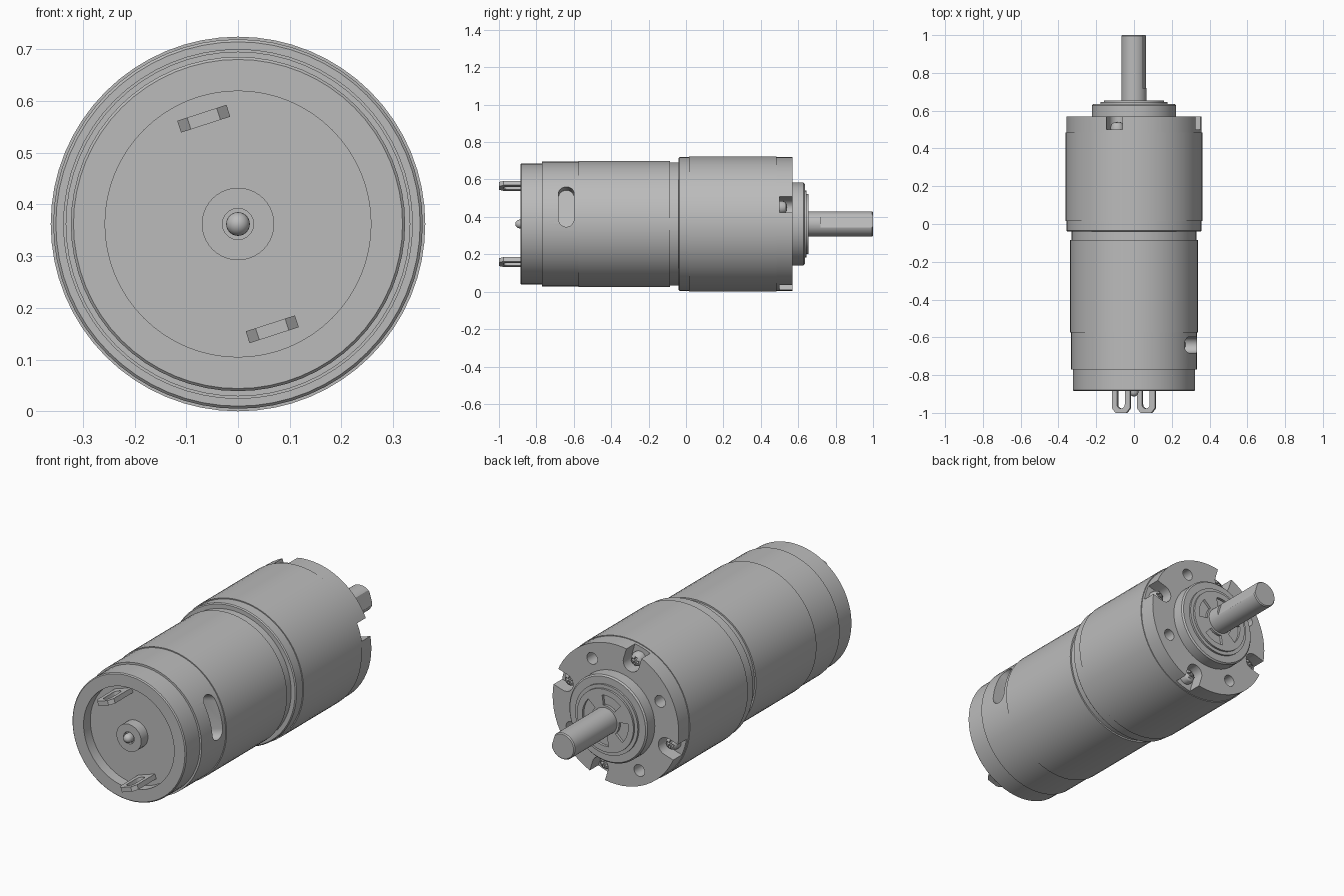
import bpy, bmesh, math
from mathutils import Matrix

cube = bpy.data.objects.get("Cube")
if cube:
    bpy.data.objects.remove(cube)

AXIS_Z = 0.362          # height of the motor axis
TILT = 17               # roll of the motor about its axis, degrees
QUARTERS = [TILT + 90 * k for k in range(4)]

steel = bpy.data.materials.new("steel_grey")
steel.use_nodes = True
GREY = (0.5, 0.5, 0.5, 1)
steel.diffuse_color = GREY
steel.node_tree.nodes["Principled BSDF"].inputs["Base Color"].default_value = GREY


def around(angle, radius=0, y=0):
    """Frame with x pointing outward at the given angle about the motor axis."""
    return (Matrix.Translation((0, 0, AXIS_Z)) @ Matrix.Rotation(-math.radians(angle), 4, 'Y')
            @ Matrix.Translation((radius, y, 0)))


def add(name, bm):
    bmesh.ops.recalc_face_normals(bm, faces=bm.faces)
    mesh = bpy.data.meshes.new(name)
    bm.to_mesh(mesh)
    bm.free()
    obj = bpy.data.objects.new(name, mesh)
    bpy.context.collection.objects.link(obj)
    mesh.materials.append(steel)
    return obj


def lathe(bm, profile, frame, steps=64):
    """Spin (radius, y) points around the local y axis."""
    verts = [bm.verts.new((r, y, 0)) for r, y in profile]
    edges = [bm.edges.new(pair) for pair in zip(verts, verts[1:])]
    out = bmesh.ops.spin(bm, geom=verts + edges, axis=(0, 1, 0), cent=(0, 0, 0),
                         angle=2 * math.pi, steps=steps, use_merge=True)
    made = {v for f in bm.faces for v in f.verts if not f.tag}
    for f in bm.faces:
        f.tag = True
    made = list(made)
    bmesh.ops.transform(bm, matrix=frame, verts=made)
    bmesh.ops.remove_doubles(bm, verts=made, dist=0.0001)


def prism(bm, outline, low, high, frame, axes="xzy"):
    """Extrude a 2D outline; axes names the two outline axes, then the depth axis."""
    order = ["xyz".index(a) for a in axes]

    def point(p, depth):
        co = [0, 0, 0]
        for i, value in zip(order, (*p, depth)):
            co[i] = value
        return frame @ Matrix.Translation(co).to_translation()

    a = [bm.verts.new(point(p, low)) for p in outline]
    b = [bm.verts.new(point(p, high)) for p in outline]
    bm.faces.new(a)
    bm.faces.new(b[::-1])
    for i in range(len(a)):
        j = (i + 1) % len(a)
        bm.faces.new((a[i], b[i], b[j], a[j]))


def arc(radius, start, end, n=12, cx=0, cy=0):
    angles = [math.radians(start + (end - start) * i / n) for i in range(n + 1)]
    return [(cx + radius * math.cos(t), cy + radius * math.sin(t)) for t in angles]


def cut(obj, bm):
    cutter = add("cutter", bm)
    cutter.hide_render = True
    mod = obj.modifiers.new("cut", 'BOOLEAN')
    mod.operation, mod.solver, mod.object = 'DIFFERENCE', 'EXACT', cutter
    bpy.context.view_layer.objects.active = obj
    bpy.ops.object.modifier_apply(modifier=mod.name)
    bpy.data.objects.remove(cutter)


def turned(name, profile, frame=around(0), steps=64):
    bm = bmesh.new()
    lathe(bm, profile, frame, steps)
    return add(name, bm)


# Motor can with recessed front and one vent slot
can = turned("motor_can", [(0, -0.83), (0.257, -0.83), (0.257, -0.885), (0.318, -0.885),
                           (0.323, -0.88), (0.323, -0.77), (0.333, -0.77), (0.333, -0.575),
                           (0.338, -0.575), (0.338, -0.085), (0.33, -0.085), (0.33, -0.02),
                           (0, -0.02)])
bm = bmesh.new()
slot = arc(0.042, 0, 180, cy=0.07) + arc(0.042, 180, 360, cy=-0.07)
prism(bm, slot, 0.25, 0.4, around(TILT, 0, -0.64), "yzx")
cut(can, bm)

# Front bearing boss with the rounded shaft end
turned("front_boss", [(0, -0.82), (0.07, -0.82), (0.07, -0.885), (0.03, -0.885),
                      (0.03, -0.87), (0, -0.87)], steps=40)
turned("rear_shaft_end", [(0, -0.86), (0.023, -0.86)]
       + [(r, -0.89 - d) for r, d in arc(0.023, 0, 90, 6)], steps=24)

# Solder terminals
for side, angle in (("upper", TILT + 91), ("lower", TILT + 271)):
    bm = bmesh.new()
    plate = [(-0.05, -0.82), (0.05, -0.82), (0.05, -0.975), (0.03, -1), (-0.03, -1), (-0.05, -0.975)]
    prism(bm, plate, -0.012, 0.012, around(angle, 0.214), "zyx")
    tab = add(side + "_terminal", bm)
    bm = bmesh.new()
    eye = arc(0.022, 0, 180, 8, cy=-0.885) + arc(0.022, 180, 360, 8, cy=-0.955)
    prism(bm, eye, -0.05, 0.05, around(angle, 0.214), "zyx")
    cut(tab, bm)

# Gearbox with four screw notches and four mounting holes
gearbox = turned("gearbox", [(0, -0.04), (0.352, -0.04), (0.357, -0.035), (0.357, 0.015),
                             (0.362, 0.015), (0.362, 0.485), (0.358, 0.485), (0.358, 0.57),
                             (0, 0.57)])
bm = bmesh.new()
notch = arc(0.045, 90, 270) + [(0.12, -0.045), (0.12, 0.045)]
for angle in QUARTERS:
    prism(bm, notch, 0.5, 0.6, around(angle, 0.3))
    prism(bm, arc(0.03, 0, 345, 23), 0.47, 0.6, around(angle + 45, 0.285))
cut(gearbox, bm)

# Cross-head screws in the notches
for i, angle in enumerate(QUARTERS):
    frame = around(angle, 0.3)
    head = [(0, 0.49), (0.036, 0.49), (0.036, 0.515), (0.03, 0.53), (0.018, 0.539), (0, 0.542)]
    screw = turned(f"screw_{i + 1}", head, frame, 24)
    for w, h in ((0.02, 0.006), (0.006, 0.02)):
        bm = bmesh.new()
        prism(bm, [(-w, -h), (w, -h), (w, h), (-w, h)], 0.525, 0.6, frame)
        cut(screw, bm)

# Output flange and bearing with four wedge recesses
turned("output_flange", [(0, 0.56), (0.222, 0.56), (0.222, 0.628), (0.215, 0.635), (0, 0.635)])
bearing = turned("output_bearing", [(0, 0.63), (0.178, 0.63), (0.178, 0.645), (0.16, 0.645),
                                    (0.16, 0.655), (0, 0.655)])
bm = bmesh.new()
for angle in QUARTERS:
    prism(bm, arc(0.078, -25, 25, 6) + arc(0.13, 25, -25, 8), 0.642, 0.7, around(angle))
cut(bearing, bm)

# Output shaft with a flat
shaft = turned("output_shaft", [(0, 0.6), (0.067, 0.6), (0.067, 0.995), (0.062, 1), (0, 1)], steps=40)
bm = bmesh.new()
prism(bm, [(0.056, -0.1), (0.1, -0.1), (0.1, 0.1), (0.056, 0.1)], 0.72, 1.1, around(TILT))
cut(shaft, bm)

# Smooth the round surfaces, keep machined edges crisp
bpy.ops.object.select_all(action='DESELECT')
for obj in bpy.context.collection.objects:
    if obj.type == 'MESH':
        obj.select_set(True)
bpy.context.view_layer.objects.active = shaft
bpy.ops.object.shade_smooth_by_angle(angle=math.radians(30))
